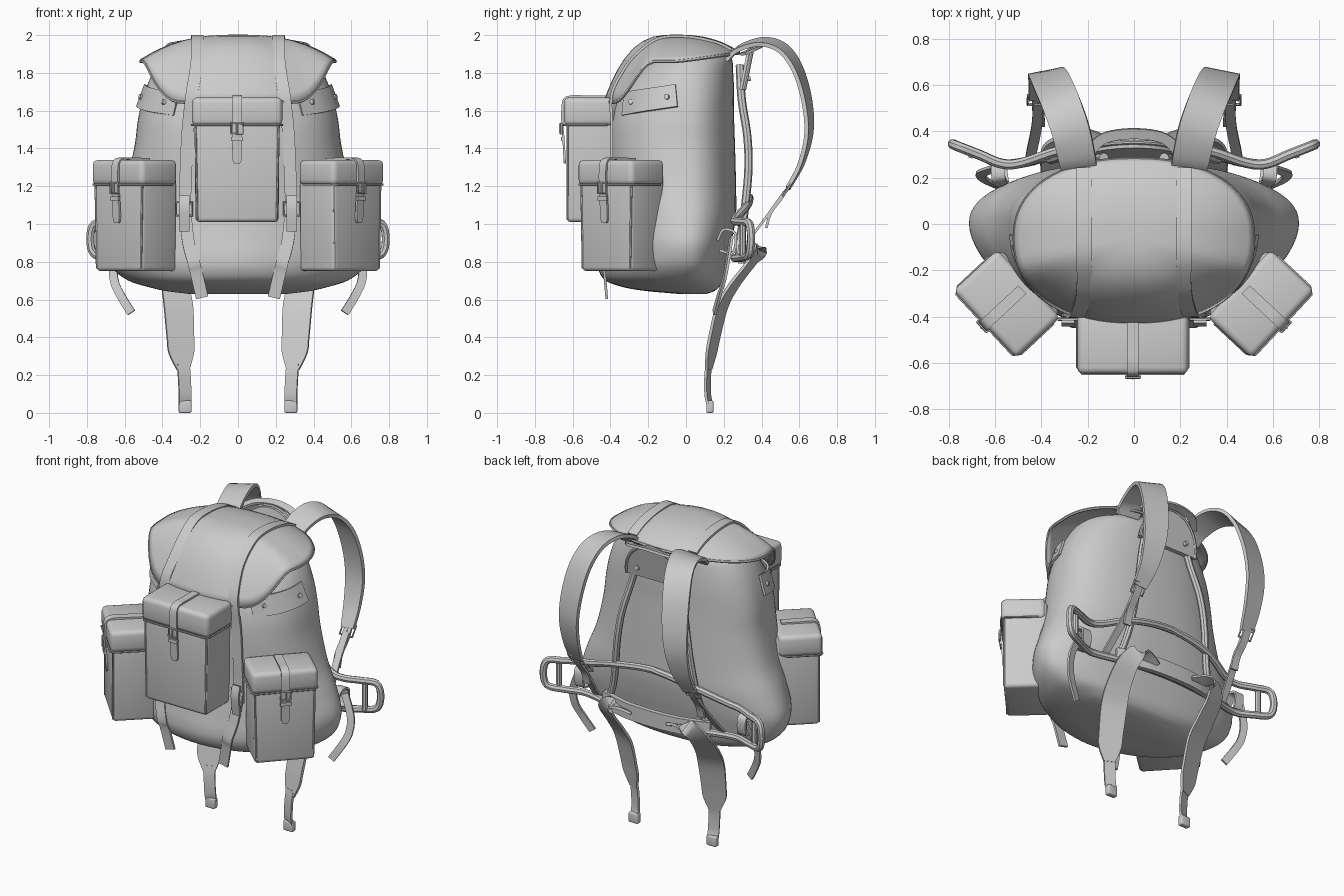
import bpy, bmesh, math
from mathutils import Vector, Matrix
from mathutils.bvhtree import BVHTree

if "Cube" in bpy.data.objects:
    bpy.data.objects.remove(bpy.data.objects["Cube"])

def smooth(pts, n=6, closed=False):
    """Catmull-Rom resampling of equal-length tuples."""
    out, k = [], len(pts)
    at = lambda i: pts[i % k] if closed else pts[max(0, min(k - 1, i))]
    for i in range(k if closed else k - 1):
        a, b, c, d = at(i - 1), at(i), at(i + 1), at(i + 2)
        for j in range(n):
            t = j / n
            out.append(tuple(.5 * (2*q + (r - p)*t + (2*p - 5*q + 4*r - s)*t*t + (3*q - p - 3*r + s)*t**3)
                             for p, q, r, s in zip(a, b, c, d)))
    return out if closed else out + [tuple(pts[-1])]

def add_mesh(name, verts, faces, M=Matrix()):
    me = bpy.data.meshes.new(name)
    me.from_pydata([tuple(M @ Vector(v)) for v in verts], [], faces)
    bm = bmesh.new(); bm.from_mesh(me)
    bmesh.ops.recalc_face_normals(bm, faces=bm.faces)
    bm.to_mesh(me); bm.free()
    ob = bpy.data.objects.new(name, me)
    bpy.context.collection.objects.link(ob)
    return ob

def skin(rings, closed_path=False):
    """Faces joining equal rings, capped at the ends."""
    k, m = len(rings[0]), len(rings)
    faces = []
    for i in range(m if closed_path else m - 1):
        for j in range(k):
            a, b, i2 = j, (j + 1) % k, (i + 1) % m
            faces.append((i*k + a, i*k + b, i2*k + b, i2*k + a))
    if not closed_path:
        faces += [tuple(range(k)), tuple((m - 1)*k + j for j in range(k))]
    return [v for r in rings for v in r], faces

def ribbon(name, pts, width, wdir=(1, 0, 0), thick=.014, M=Matrix(), n=6):
    """Flat strap; width is a number or one value per point."""
    w = width if isinstance(width, (list, tuple)) else [width]*len(pts)
    path = smooth([tuple(p) + (q,) for p, q in zip(pts, w)], n)
    rings = []
    for i, p in enumerate(path):
        t = (Vector(path[min(i + 1, len(path) - 1)][:3]) - Vector(path[max(i - 1, 0)][:3])).normalized()
        d = Vector(wdir); d = (d - t*d.dot(t)).normalized()
        up, c = t.cross(d)*thick/2, Vector(p[:3])
        d = d*p[3]/2
        rings.append([c + d + up, c - d + up, c - d - up, c + d - up])
    return add_mesh(name, *skin(rings), M)

def tube(name, pts, r, closed=False, M=Matrix(), n=6, sides=8):
    path = [Vector(p) for p in (smooth(pts, n, closed) if n > 1 else pts)]
    k, rings, u = len(path), [], None
    for i, p in enumerate(path):
        a = path[(i - 1) % k] if closed or i else p
        b = path[(i + 1) % k] if closed or i < k - 1 else p
        t = (b - a).normalized()
        u = u if u else t.orthogonal()
        u = (u - t*u.dot(t)).normalized()
        v = t.cross(u)
        rings.append([p + (u*math.cos(q) + v*math.sin(q))*r for q in (2*math.pi*j/sides for j in range(sides))])
    return add_mesh(name, *skin(rings, closed), M)

def box(name, x, y, z, M=Matrix(), bev=.025, taper=1.0):
    """Soft box from (min, max) ranges, bottom scaled by taper."""
    bm = bmesh.new(); bmesh.ops.create_cube(bm, size=1)
    for v in bm.verts:
        f = taper if v.co.z < 0 else 1
        v.co = [(r[0] + r[1])/2 + c*(r[1] - r[0])*g for c, r, g in zip(v.co, (x, y, z), (f, 1, 1))]
    bmesh.ops.bevel(bm, geom=bm.edges[:], offset=bev, segments=3, profile=.5, affect='EDGES')
    bm.transform(M)
    me = bpy.data.meshes.new(name); bm.to_mesh(me); bm.free()
    ob = bpy.data.objects.new(name, me); bpy.context.collection.objects.link(ob)
    return ob

def rivet(name, p, axis, r=.014):
    a = Vector(axis).normalized()
    return tube(name, [Vector(p) - a*.012, Vector(p) + a*.012], r, n=1, sides=12)

def sup(t, e):
    c, s = math.cos(t), math.sin(t)
    return math.copysign(abs(c)**(2/e), c), math.copysign(abs(s)**(2/e), s)

SEG = 72
ANG = [2*math.pi*i/SEG for i in range(SEG)]

# Main sack: z, half width, front y, back y, front roundness
sections = [(.63, .26, -.04, .11, 2), (.645, .38, -.21, .15, 2), (.665, .47, -.33, .175, 2), (.7, .58, -.425, .195, 1.9),
            (.76, .66, -.465, .21, 1.8), (.83, .7, -.47, .225, 1.75),
            (.92, .71, -.455, .245, 1.75), (1.05, .665, -.435, .265, 1.85), (1.2, .6, -.42, .265, 2.1),
            (1.4, .55, -.42, .26, 2.35), (1.55, .53, -.41, .255, 2.35), (1.68, .5, -.37, .255, 2.3),
            (1.8, .45, -.28, .25, 2.2), (1.88, .38, -.18, .24, 2.2), (1.945, .22, -.06, .18, 2.2)]
rings = []
for z, a, f, b, e in smooth(sections, 5):
    ring = []
    for t in ANG:
        c, s = sup(t, e if math.sin(t) < 0 else 2.3)
        ring.append((a*c, s*(b if s > 0 else -f), z))
    rings.append(ring)
sack = skin(rings)
add_mesh("main_sack", *sack)

# Top flap: dome whose rim drops low at the front and climbs at the back
def flap_point(t, r):
    c, s = sup(t, 2.25)
    f = max(0, min(1, (-math.sin(t) - .25)/.6)); f = f*f*(3 - 2*f)
    rise = .135 - .045*max(0, math.sin(t))
    return (.515*c*r, -.06 + (.37 if s < 0 else .34)*s*r, 1.995 - rise*r**2.6 - .215*f*r**3.2)
flap = skin([[flap_point(t, r) for t in ANG] for r in (.02, .15, .3, .45, .58, .7, .8, .88, .95, 1.0)])
flap = (flap[0], flap[1][:-1])
ob = add_mesh("top_flap", *flap)
mod = ob.modifiers.new("cloth", 'SOLIDIFY'); mod.thickness = .015; mod.offset = 0
tube("flap_binding", [flap_point(t, 1.0) for t in ANG], .009, True, n=1, sides=6)

trees = [BVHTree.FromPolygons([Vector(v) for v in m[0]], m[1]) for m in (sack, flap)]
def cast(o, d, lift=.012):
    """Nearest cloth surface hit, lifted towards the ray origin."""
    o, d = Vector(o), Vector(d)
    hits = [h for h in (t.ray_cast(o, d) for t in trees) if h[0]]
    return min(hits, key=lambda h: h[3])[0] - d*lift

def buckle(name, M, w=.03, h=.027):
    tube(name, [(-w, 0, -h), (w, 0, -h), (w, 0, h), (-w, 0, h)], .007, True, M, n=1, sides=6)
    tube(name + "_prong", [(0, -.006, -h), (0, -.006, h)], .005, False, M, n=1, sides=6)

# Pocket: soft box, lid, piping, closing strap and buckle
def pocket(name, w, d, h, lid, M):
    x, e = w/2, .007
    box(name + "_bag", (-x + .006, x - .006), (-d + .008, .05), (0, h - .02), M, .022, .97)
    box(name + "_lid", (-x - e, x + e), (-d - e, .04), (h - lid, h), M, .028)
    zz = h - lid + .004
    tube(name + "_lid_binding", [(-x - e, 0, zz), (-x - e, -d*.9, zz), (-x - e + .02, -d - e, zz),
                                 (x + e - .02, -d - e, zz), (x + e, -d*.9, zz), (x + e, 0, zz)], .006, M=M, n=1, sides=6)
    for s in (-1, 1):
        tube(name + "_edge_piping", [(s*(x - .022), -d + .012, .015), (s*(x - .012), -d + .012, h - lid)],
             .006, M=M, n=1, sides=6)
    ribbon(name + "_strap", [(0, .0, h + .004), (0, -d*.5, h + .005), (0, -d*.88, h + .004), (0, -d - .01, h - .025),
                             (0, -d - .014, h - lid), (0, -d - .008, h - lid - .08), (0, -d - .003, h - lid - .17),
                             (0, -d - .001, h - lid - .2)], [.05]*7 + [.03], M=M, thick=.012)
    ribbon(name + "_strap_keeper", [(-.032, -d - .016, h - lid - .07), (.032, -d - .016, h - lid - .07)],
           .022, (0, 0, 1), M=M, n=1)
    buckle(name + "_buckle", M @ Matrix.Translation((0, -d - .021, h - lid - .015)))

pocket("front_pocket", .465, .225, .66, .15, Matrix.Translation((-.005, -.415, 1.01)))
for s, side in ((-1, "left"), (1, "right")):
    pocket(side + "_pocket", .385, .215, .59, .135,
           Matrix.Translation((s*.482, -.283, .75)) @ Matrix.Rotation(s*math.radians(47), 4, 'Z'))

for s, side in ((-1, "left"), (1, "right")):
    P = lambda pts: [(s*x, y, z) for x, y, z in pts]

    # Long compression strap over the flap and down the front
    pts = [cast((s*.215, y, 3), (0, 0, -1)) for y in (.24, .15, .0, -.15, -.27)]
    pts += [cast((s*x, -2, z), (0, 1, 0)) for x, z in ((.225, 1.8), (.245, 1.68), (.265, 1.5), (.275, 1.3),
                                                     (.28, 1.1), (.265, .92), (.235, .8), (.22, .74))]
    pts.append(Vector((s*.19, -.42, .61)))
    ribbon(side + "_long_strap", pts, .065)
    c = cast((s*.285, -2, 1.08), (0, 1, 0), .03)
    buckle(side + "_long_strap_buckle", Matrix.Translation(c), .042, .035)
    ribbon(side + "_buckle_tab", [c + Vector((0, -.01, .07)), c + Vector((0, -.025, 0)), c + Vector((0, -.01, -.12))], .055)

    # Riveted side tab
    tab = [cast((s*2, y, z), (-s, 0, 0), .014) for y, z in ((-.33, 1.635), (-.25, 1.65), (-.15, 1.665), (-.05, 1.68))]
    ribbon(side + "_side_tab", tab, .125, (s*-.35, 0, 1), .014)
    for y, z in ((-.29, 1.645), (-.1, 1.672)):
        rivet(side + "_tab_rivet", cast((s*2, y, z), (-s, 0, 0), .02), (s, -.4, .3))

    # Shoulder strap with lower webbing
    ribbon(side + "_shoulder_strap", P([(.235, .22, 1.87), (.245, .28, 1.93), (.272, .4, 1.965), (.31, .51, 1.93),
                                       (.345, .59, 1.82), (.37, .64, 1.65), (.385, .65, 1.48), (.395, .61, 1.32),
                                       (.41, .54, 1.19)]), [.15, .16, .165, .165, .165, .16, .145, .12, .09],
           (1, s*-.2, s*-.18), .022)
    ribbon(side + "_webbing", P([(.41, .59, 1.29), (.415, .515, 1.15), (.41, .45, 1.06), (.41, .425, .98)]), .05)
    ribbon(side + "_lower_webbing", P([(.413, .52, 1.17), (.42, .42, 1.03), (.44, .32, .9), (.45, .26, .83)]), .045)
    buckle(side + "_shoulder_buckle", Matrix.Translation((s*.414, .535, 1.18)) @ Matrix.Rotation(-.6, 4, 'X'), .045, .035)

    # Waist belt half hanging below, with clip
    ribbon(side + "_waist_strap", P([(.14, .35, .83), (.27, .38, .86), (.33, .34, .79), (.33, .25, .67), (.315, .19, .56),
                                    (.305, .15, .4), (.3, .135, .32), (.29, .12, .23)]),
           [.08, .1, .13, .15, .16, .15, .14, .07], (1, s*-.35, 0), .016)
    ribbon(side + "_waist_webbing", P([(.29, .125, .27), (.285, .115, .2), (.28, .115, .1), (.28, .125, .05)]),
           .068, (1, s*-.35, 0), .014)
    box(side + "_waist_clip", (s*.28 - .034, s*.28 + .034), (.108, .145), (0, .065), bev=.008)

    # Loose tie tail and its loop round the frame
    ribbon(side + "_tie_tail", P([(.6, .24, .93), (.655, .22, .8), (.655, .2, .7), (.62, .175, .62), (.565, .15, .53)]),
           .045, (1, s*.3, s*.4))
    ribbon(side + "_tie_loop", [(s*.57, .17, .92), (s*.585, .2, .97), (s*.585, .26, .95), (s*.58, .25, .85),
                               (s*.57, .18, .86)], .06, (1, 0, 0))

    # Frame uprights and wing bars
    tube(side + "_frame_upright", P([(.13, .285, 1.84), (.18, .295, 1.66), (.23, .325, 1.46), (.26, .33, 1.28),
                                    (.29, .31, 1.07), (.32, .29, .94), (.36, .28, .83)]), .022)
    tube(side + "_wing_bar", P([(.7, .3, 1.0), (.7, .3, .83)]), .018, n=1)
    rivet(side + "_yoke_rivet", (s*.12, .33, 1.77), (0, 1, .2))

# Frame rail: one closed tube around the lower back
half = [(.28, .325, 1.1), (.48, .265, 1.03), (.57, .26, 1.015), (.67, .3, 1.01), (.76, .335, 1.0), (.782, .345, .92),
        (.76, .335, .84), (.67, .3, .825), (.57, .26, .82), (.48, .265, .82), (.3, .305, .82)]
loop = [(0, .335, 1.14)] + half + [(0, .33, .82)] + [(-x, y, z) for x, y, z in reversed(half)]
tube("frame_rail", loop, .022, True)
ribbon("lumbar_pad", [(-.38, .29, .84), (-.2, .345, .84), (0, .36, .84), (.2, .345, .84), (.38, .29, .84)],
       .1, (0, 0, 1), .03)

# Half-moon yoke where the shoulder straps meet, with carry handle
arc = [(.21*math.cos(math.pi*i/16), 1.71 + .23*math.sin(math.pi*i/16)) for i in range(17)]
outline = [[(x, y + .2*(z - 1.7), z) for x, z in arc] for y in (.28, .31)]
add_mesh("yoke_plate", *skin(outline))
tube("yoke_binding", [(x, .305 + .2*(z - 1.7), z) for x, z in arc], .011, n=1)
ribbon("haul_handle", [(-.2, .3, 1.9), (-.13, .37, 1.93), (0, .39, 1.945), (.13, .37, 1.93), (.2, .3, 1.9)],
       .045, (0, 1, .3), .016)

# Smooth shading with crisp edges
for o in bpy.context.scene.objects:
    o.select_set(o.type == 'MESH')
    bpy.context.view_layer.objects.active = o
bpy.ops.object.shade_smooth_by_angle(angle=math.radians(40))
